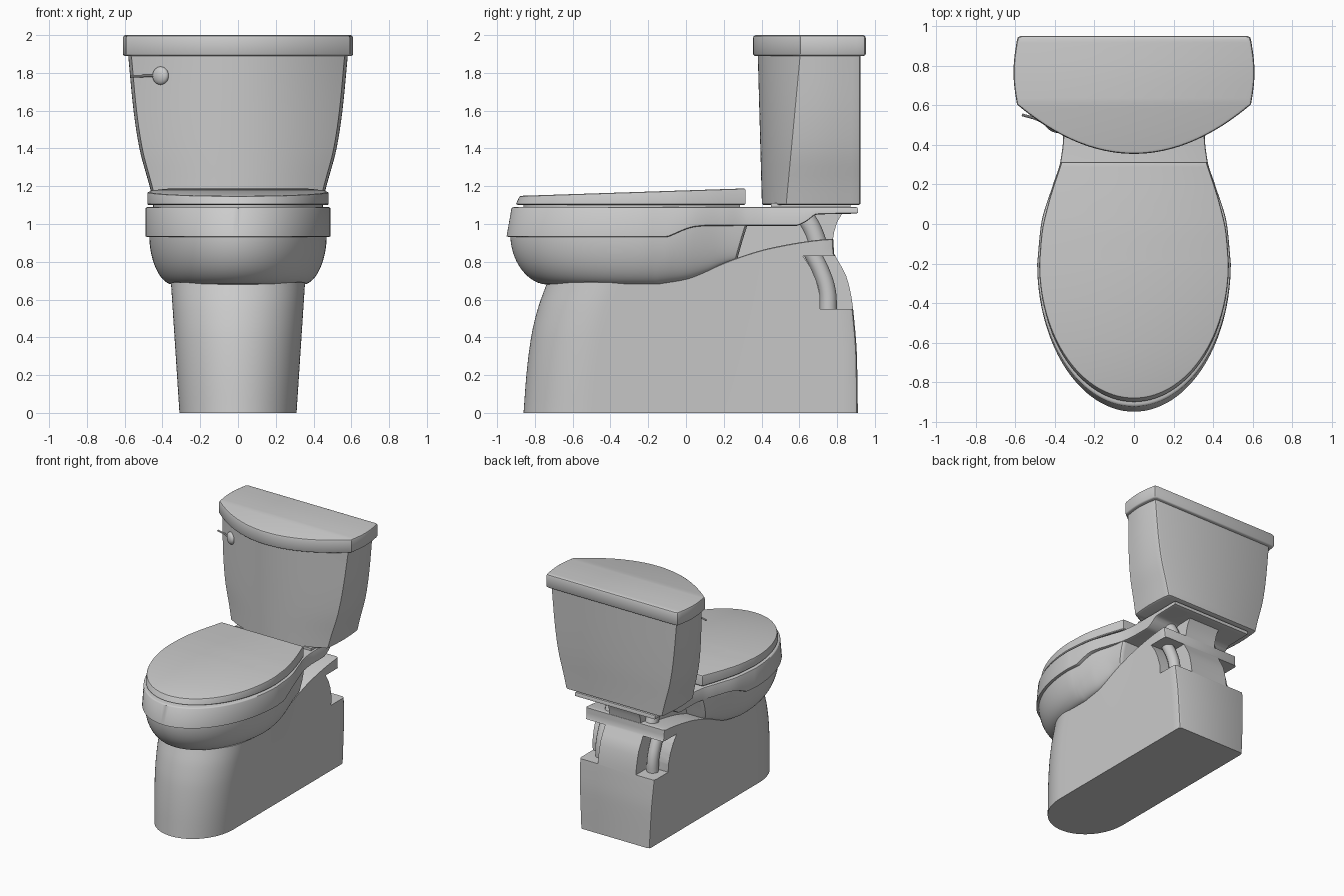
import bpy, bmesh, math
from mathutils import Vector

if "Cube" in bpy.data.objects:
    bpy.data.objects.remove(bpy.data.objects["Cube"])


def curve(*pts):
    """Smooth monotone function through (input, value) points."""
    k = len(pts)
    d = [(pts[i + 1][1] - pts[i][1]) / (pts[i + 1][0] - pts[i][0]) for i in range(k - 1)]
    m = [d[0]] + [0 if a * b <= 0 else 2 * a * b / (a + b) for a, b in zip(d, d[1:])] + [d[-1]]

    def f(v):
        if v <= pts[0][0]:
            return pts[0][1]
        for i in range(k - 1):
            (x0, y0), (x1, y1) = pts[i], pts[i + 1]
            if v <= x1:
                h = x1 - x0
                t = (v - x0) / h
                return (y0 * (1 + 2 * t) * (1 - t) ** 2 + y1 * t * t * (3 - 2 * t)
                        + h * (m[i] * t * (1 - t) ** 2 - m[i + 1] * t * t * (1 - t)))
        return pts[-1][1]
    return f


def shade(ob, angle=35):
    ob.data.polygons.foreach_set("use_smooth", [True] * len(ob.data.polygons))
    ob.data.set_sharp_from_angle(angle=math.radians(angle))
    return ob


def new_object(name, bm):
    bmesh.ops.recalc_face_normals(bm, faces=bm.faces[:])
    me = bpy.data.meshes.new(name)
    bm.to_mesh(me)
    bm.free()
    ob = bpy.data.objects.new(name, me)
    bpy.context.collection.objects.link(ob)
    return shade(ob)


def loft(name, rings):
    """Skin half outlines (front centre to back), mirrored over x = 0."""
    bm = bmesh.new()
    loops = [[bm.verts.new(p) for p in r] + [bm.verts.new((-x, y, z)) for x, y, z in r[:0:-1]]
             for r in rings]
    n, N = len(rings[0]), len(loops[0])
    for a, b in zip(loops, loops[1:]):
        for i in range(N):
            bm.faces.new((a[i], a[(i + 1) % N], b[(i + 1) % N], b[i]))
    for r in (loops[0], loops[-1]):
        bm.faces.new((r[0], r[1], r[N - 1]))
        for i in range(1, n - 1):
            bm.faces.new((r[i], r[i + 1], r[N - i - 1], r[N - i]))
    return new_object(name, bm)


def prism(name, x0, x1, yz):
    """Extrude a side-view polygon from x0 to x1."""
    bm = bmesh.new()
    a, b = ([bm.verts.new((x, y, z)) for y, z in yz] for x in (x0, x1))
    bm.faces.new(a)
    bm.faces.new(b)
    for i in range(len(yz)):
        j = (i + 1) % len(yz)
        bm.faces.new((a[i], a[j], b[j], b[i]))
    return new_object(name, bm)


def tube(name, pts, radii, sides=20):
    """Round tube along a smooth path."""
    cu = bpy.data.curves.new(name, "CURVE")
    cu.dimensions, cu.bevel_depth, cu.bevel_resolution, cu.use_fill_caps = "3D", 1, sides // 4, True
    sp = cu.splines.new("BEZIER")
    sp.bezier_points.add(len(pts) - 1)
    for bp, p, r in zip(sp.bezier_points, pts, radii):
        bp.co, bp.radius = p, r
        bp.handle_left_type = bp.handle_right_type = "AUTO"
    ob = bpy.data.objects.new(name, cu)
    bpy.context.collection.objects.link(ob)
    me = bpy.data.meshes.new_from_object(ob)
    bpy.data.objects.remove(ob)
    ob = bpy.data.objects.new(name, me)
    bpy.context.collection.objects.link(ob)
    return shade(ob)


def egg(w, front, back, side, inset=0, n=28, m=28):
    """Half egg outline: elliptical front, then side(y) scaled to width w."""
    out = []
    for i in range(n):
        a = math.pi / 2 * i / n
        out.append(((w - inset) * math.sin(a), -0.2 - (-0.2 - front - inset) * math.cos(a)))
    for i in range(m + 1):
        y = -0.2 + (back - inset + 0.2) * i / m
        out.append((side(y) - inset, y))
    return out


# Pedestal: rounded front, flat back, sloping top ledge
top = curve((-0.1, 0.69), (0.05, 0.73), (0.28, 0.82), (0.45, 0.87), (0.7, 0.912), (0.8, 0.92))
ped_front = curve((0, -0.86), (0.2, -0.845), (0.4, -0.82), (0.55, -0.785), (0.69, -0.735))
ped_back = curve((0, 0.91), (0.3, 0.905), (0.5, 0.89), (0.6, 0.878), (0.72, 0.85),
                 (0.79, 0.815), (0.84, 0.785), (0.92, 0.78))
rings = []
for k in list(range(25)) + [24.001]:
    t = min(k / 24, 1)
    d = 0.01 if k > 24 else 0
    w = 0.31 + 0.045 * t - d
    f, b = ped_front(t * 0.69) + d, ped_back(t * 0.92) - d
    half = [(w * math.sin(a), f + 0.36 * (1 - math.cos(a)))
            for a in (math.pi / 2 * i / 20 for i in range(20))]
    half += [(w, f + 0.36 + (b - 0.02 - f - 0.36) * i / 24) for i in range(25)]
    half += [(w - 0.006, b - 0.006), (w - 0.02, b)]
    rings.append([(x, y, t * top(y) + (0.004 if d else 0)) for x, y in half])
pedestal = loft("pedestal", rings)

# Side recesses at the back, each holding a trapway pipe
recess = [(0.62, 0.83), (0.66, 0.77), (0.69, 0.70), (0.71, 0.62), (0.71, 0.55), (1.0, 0.55), (1.0, 0.83)]
for s, side in ((-1, "left"), (1, "right")):
    cutter = prism(side + "_recess_cutter", s * 0.17, s * 0.5, recess)
    cutter.hide_render = True
    mod = pedestal.modifiers.new("recess", "BOOLEAN")
    mod.object, mod.operation, mod.solver = cutter, "DIFFERENCE", "EXACT"
    x = s * 0.23
    tube(side + "_trapway_pipe", [(x, 0.66, 0.86), (x, 0.72, 0.74), (x, 0.75, 0.64), (x, 0.755, 0.53)],
         [0.045] * 4)
    tube(side + "_upper_pipe", [(s * 0.18, 0.70, 0.89), (s * 0.18, 0.67, 0.97), (s * 0.18, 0.63, 1.04)],
         [0.05] * 3)
bpy.context.view_layer.update()
pedestal.data = bpy.data.meshes.new_from_object(
    pedestal.evaluated_get(bpy.context.evaluated_depsgraph_get()))
pedestal.modifiers.clear()
shade(pedestal)
for ob in [o for o in bpy.data.objects if o.name.endswith("cutter")]:
    bpy.data.objects.remove(ob)

# Neck between the ledge and the deck, and the flared support behind it
prism("neck", -0.2, 0.2, [(0.1, 0.72), (0.66, 0.88), (0.62, 1.03), (0.1, 1.03)])
prism("rear_support", -0.14, 0.14, [(0.55, 0.88), (0.775, 0.9), (0.785, 0.96), (0.8, 1.01),
                                    (0.83, 1.06), (0.55, 1.06)])

# Bowl: rounded underside that rises towards the back
under = curve((-0.15, 0.68), (0.0, 0.705), (0.12, 0.75), (0.2, 0.79), (0.3, 0.825))
bowl_top = curve((-0.1, 0.945), (0.05, 1.0))
rings = []
for k in range(17):
    t = (k / 16) ** 1.6
    f = (1 - (1 - t) ** 2) ** 0.55
    w, wb = 0.348 + 0.122 * f, 0.345 + 0.025 * f
    side = curve((-0.2, w), (0.0, w * 0.75 + wb * 0.25), (0.2, w * 0.22 + wb * 0.78), (0.32, wb))
    half = egg(w, -0.74 - 0.19 * f, 0.26 + 0.055 * t, side)
    half += [(half[-1][0] - 0.01, half[-1][1] + 0.008), (half[-1][0] - 0.03, half[-1][1] + 0.012)]
    rings.append([(x, y, under(y) + (bowl_top(y) - under(y)) * t) for x, y in half])
loft("bowl", rings)

# Rim and tank deck, one slab with a stepped underside
rim_side = curve((-0.2, 0.49), (0.0, 0.47), (0.2, 0.41), (0.32, 0.372), (0.45, 0.358), (0.91, 0.358))
rim_under = curve((-0.1, 0.93), (0.05, 0.985), (0.12, 0.99), (0.58, 0.99), (0.64, 1.015),
                  (0.69, 1.05), (0.91, 1.055))
rings = []
for front, inset, z in ((-0.945, 0.012, 0), (-0.95, 0, 0.004), (-0.924, 0, 1.082),
                        (-0.922, 0.003, 1.087), (-0.92, 0.01, 1.09)):
    rings.append([(x, y, z if z > 1 else rim_under(y) + z)
                  for x, y in egg(0.49, front, 0.91, rim_side, inset, m=60)])
loft("rim_and_deck", rings)

# Seat spacer and sloping seat cover
seat_side = curve((-0.2, 0.48), (-0.05, 0.468), (0.1, 0.435), (0.32, 0.365))
loft("seat_spacer", [[(x, y, z) for x, y in egg(0.48, -0.89, 0.315, seat_side, 0.03)]
                     for z in (1.08, 1.11)])
rings = []
for front, inset, dz in ((-0.895, 0.006, None), (-0.9, 0, 0.006), (-0.885, 0, -0.01),
                         (-0.884, 0.003, -0.003), (-0.884, 0.01, 0)):
    rings.append([(x, y, 1.10 if dz is None else 1.10 + dz if dz > 0 else 1.178 + 0.033 * y + dz)
                  for x, y in egg(0.48, front, 0.315, seat_side, inset)])
loft("seat_cover", rings)


def tank_ring(z, w, front, corner, back, d=0):
    """Half tank outline: bowed front, slightly bulged side, flat back."""
    w, front, corner, back = w / 1.03 - d, front + d, corner + d * 0.5, back - d
    out = [(w * i / 20, front + (corner - front) * (i / 20) ** 2, z) for i in range(21)]
    for i in range(1, 13):
        s = i / 12
        out.append((w * (1 + 0.03 * math.sin(math.pi * s)), corner + (back - 0.02 - corner) * s, z))
    return out + [(w - 0.005, back - 0.006, z), (w - 0.02, back, z)]


# Tank body
tank_w = curve((1.1, 0.443), (1.2, 0.468), (1.4, 0.522), (1.6, 0.553), (1.9, 0.582))
rings = [tank_ring(1.1, 0.443, 0.40, 0.53, 0.922, 0.01)]
for k in range(17):
    z = 1.107 + 0.793 * k / 16
    u = (z - 1.1) / 0.8
    rings.append(tank_ring(z, tank_w(z), 0.402 - 0.022 * u, 0.53 + 0.075 * u, 0.925))
loft("tank", rings)
prism("tank_gasket", -0.34, 0.34, [(0.45, 1.08), (0.87, 1.08), (0.87, 1.11), (0.45, 1.11)])

# Tank lid
loft("tank_lid", [tank_ring(z, 0.61, 0.355, 0.605, 0.952, d) for z, d in
                  ((1.89, 0.01), (1.894, 0.003), (1.9, 0), (1.985, 0), (1.995, 0.004), (2.0, 0.014))])

# Flush lever: round boss and thin arm
bm = bmesh.new()
bmesh.ops.create_uvsphere(bm, u_segments=28, v_segments=16, radius=1)
boss = new_object("lever_boss", bm)
boss.scale = (0.048, 0.026, 0.048)
boss.rotation_euler.z = math.radians(-32)
boss.location = (-0.41, 0.495, 1.785)
tube("lever_arm", [(-0.41, 0.478, 1.785), (-0.48, 0.525, 1.784), (-0.567, 0.553, 1.782)],
     [0.008, 0.007, 0.007], 12)
